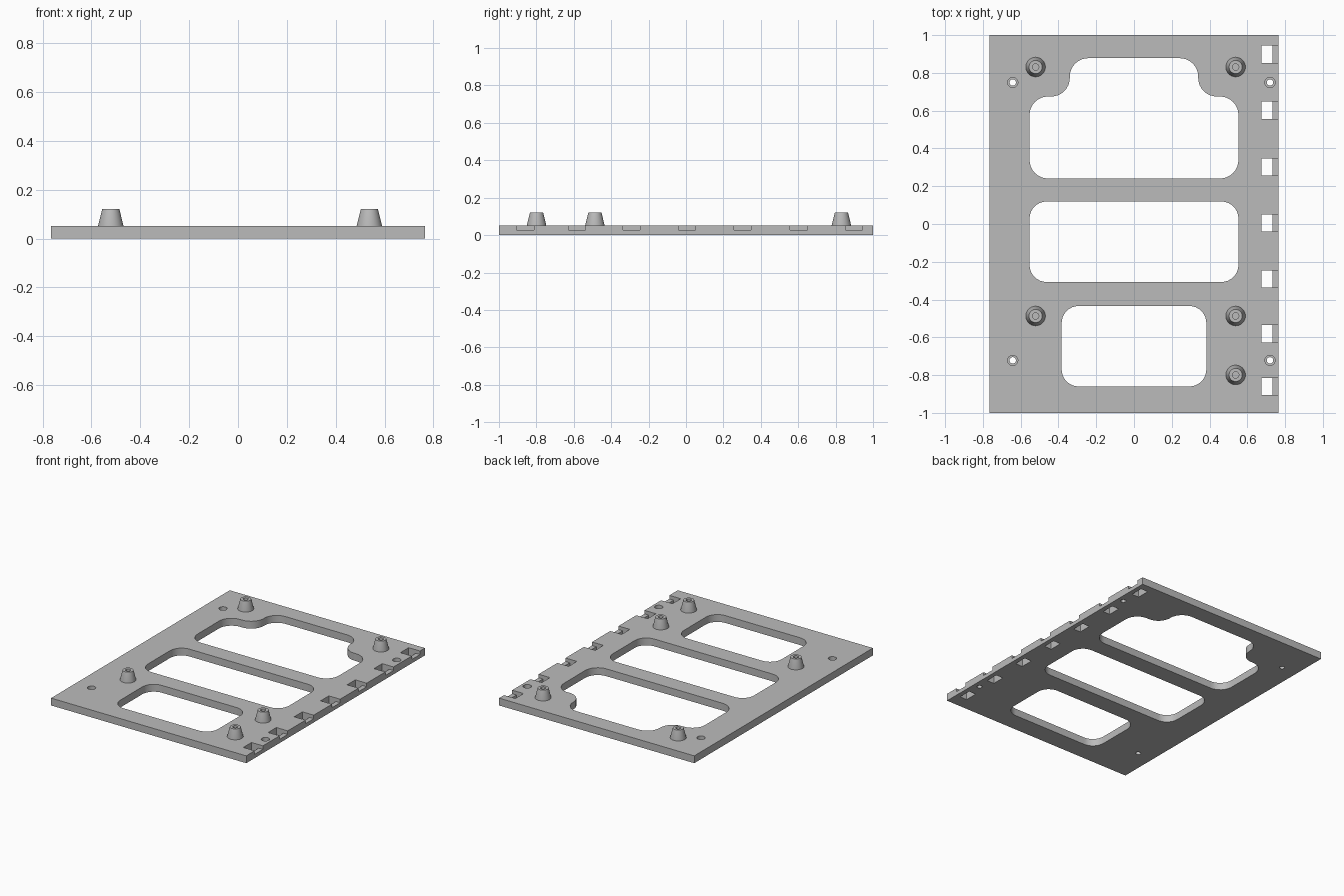
import bpy, bmesh, math
from mathutils import Vector

if "Cube" in bpy.data.objects:
    bpy.data.objects.remove(bpy.data.objects["Cube"], do_unlink=True)

grey = bpy.data.materials.new("plain grey")
grey.use_nodes = True
GREY = (0.5, 0.5, 0.5, 1)
grey.diffuse_color = GREY
grey.node_tree.nodes["Principled BSDF"].inputs["Base Color"].default_value = GREY

THICK = 0.052


def make(name, bm):
    bmesh.ops.recalc_face_normals(bm, faces=bm.faces)
    mesh = bpy.data.meshes.new(name)
    bm.to_mesh(mesh)
    bm.free()
    mesh.materials.append(grey)
    ob = bpy.data.objects.new(name, mesh)
    bpy.context.collection.objects.link(ob)
    return ob


def fillet(points, r, steps=8):
    """Round every right-angled corner of a closed outline."""
    out = []
    for i, p in enumerate(points):
        p = Vector(p)
        a = (Vector(points[i - 1]) - p).normalized() * r
        b = (Vector(points[(i + 1) % len(points)]) - p).normalized() * r
        for k in range(steps + 1):
            t = k / steps * math.pi / 2
            out.append(p + a * (1 - math.sin(t)) + b * (1 - math.cos(t)))
    return out


def prism(bm, outline, z0, z1):
    face = bm.faces.new([bm.verts.new((p[0], p[1], z0)) for p in outline])
    top = bmesh.ops.extrude_face_region(bm, geom=[face])["geom"]
    verts = [v for v in top if isinstance(v, bmesh.types.BMVert)]
    bmesh.ops.translate(bm, verts=verts, vec=(0, 0, z1 - z0))


def rect(x0, x1, y0, y1):
    return [(x0, y0), (x1, y0), (x1, y1), (x0, y1)]


def lathe(bm, x, y, profile, n=32):
    """Spin a closed profile that starts and ends on the axis."""
    rings = []
    for r, z in profile:
        count = n if r else 1
        rings.append([bm.verts.new((x + r * math.cos(i * math.tau / n),
                                    y + r * math.sin(i * math.tau / n), z))
                      for i in range(count)])
    for a, b in zip(rings, rings[1:]):
        for i in range(n):
            j = (i + 1) % n
            quad = [a[i % len(a)], a[j % len(a)], b[j % len(b)], b[i % len(b)]]
            bm.faces.new(list(dict.fromkeys(quad)))


def cut(target, cutter):
    cutter.hide_render = True
    mod = target.modifiers.new("cut", "BOOLEAN")
    mod.operation = "DIFFERENCE"
    mod.solver = "EXACT"
    mod.object = cutter
    bpy.context.view_layer.objects.active = target
    bpy.ops.object.modifier_apply(modifier=mod.name)
    bpy.data.objects.remove(cutter, do_unlink=True)


def smooth(ob):
    bpy.ops.object.select_all(action="DESELECT")
    ob.select_set(True)
    bpy.context.view_layer.objects.active = ob
    bpy.ops.object.shade_smooth_by_angle(angle=math.radians(30))


# Base plate
bm = bmesh.new()
prism(bm, rect(-0.765, 0.765, -1, 1), 0, THICK)
plate = make("base_plate", bm)

# Three large rounded openings, the rear one stepped
bm = bmesh.new()
half = [(0.553, 0.241), (0.553, 0.675), (0.34, 0.675), (0.34, 0.878)]
stepped = half + [(-x, y) for x, y in reversed(half)]
prism(bm, fillet(stepped, 0.098), -0.1, 0.2)
prism(bm, fillet(rect(-0.553, 0.553, -0.307, 0.119), 0.09), -0.1, 0.2)
prism(bm, fillet(rect(-0.383, 0.383, -0.86, -0.434), 0.09), -0.1, 0.2)
cut(plate, make("opening_cutter", bm))

# Slots along the left edge
SLOTS = (0.899, 0.603, 0.302, 0.005, -0.291, -0.582, -0.86)
bm = bmesh.new()
for y in SLOTS:
    prism(bm, rect(0.676, 0.732, y - 0.046, y + 0.046), -0.1, 0.2)
cut(plate, make("slot_cutter", bm))

# Shallow notches joining the slots to the edge
bm = bmesh.new()
for y in SLOTS:
    prism(bm, rect(0.70, 0.9, y - 0.046, y + 0.046), 0.027, 0.2)
cut(plate, make("notch_cutter", bm))

# Stepped screw holes
bm = bmesh.new()
for x in (-0.642, 0.72):
    for y in (0.749, -0.722):
        lathe(bm, x, y, [(0, -0.1), (0.017, -0.1), (0.017, 0.026),
                         (0.027, 0.026), (0.027, 0.2), (0, 0.2)])
cut(plate, make("screw_hole_cutter", bm))
smooth(plate)

# Tapered standoffs with blind holes
SPOTS = {"back_right": (-0.521, 0.831), "back_left": (0.538, 0.831),
         "front_right": (-0.521, -0.487), "middle_left": (0.538, -0.487),
         "front_left": (0.538, -0.799)}
for name, (x, y) in SPOTS.items():
    bm = bmesh.new()
    lathe(bm, x, y, [(0, THICK - 0.01), (0.052, THICK - 0.01), (0.052, THICK),
                     (0.035, 0.121), (0.017, 0.121), (0.017, 0.06), (0, 0.06)])
    smooth(make("standoff_" + name, bm))
